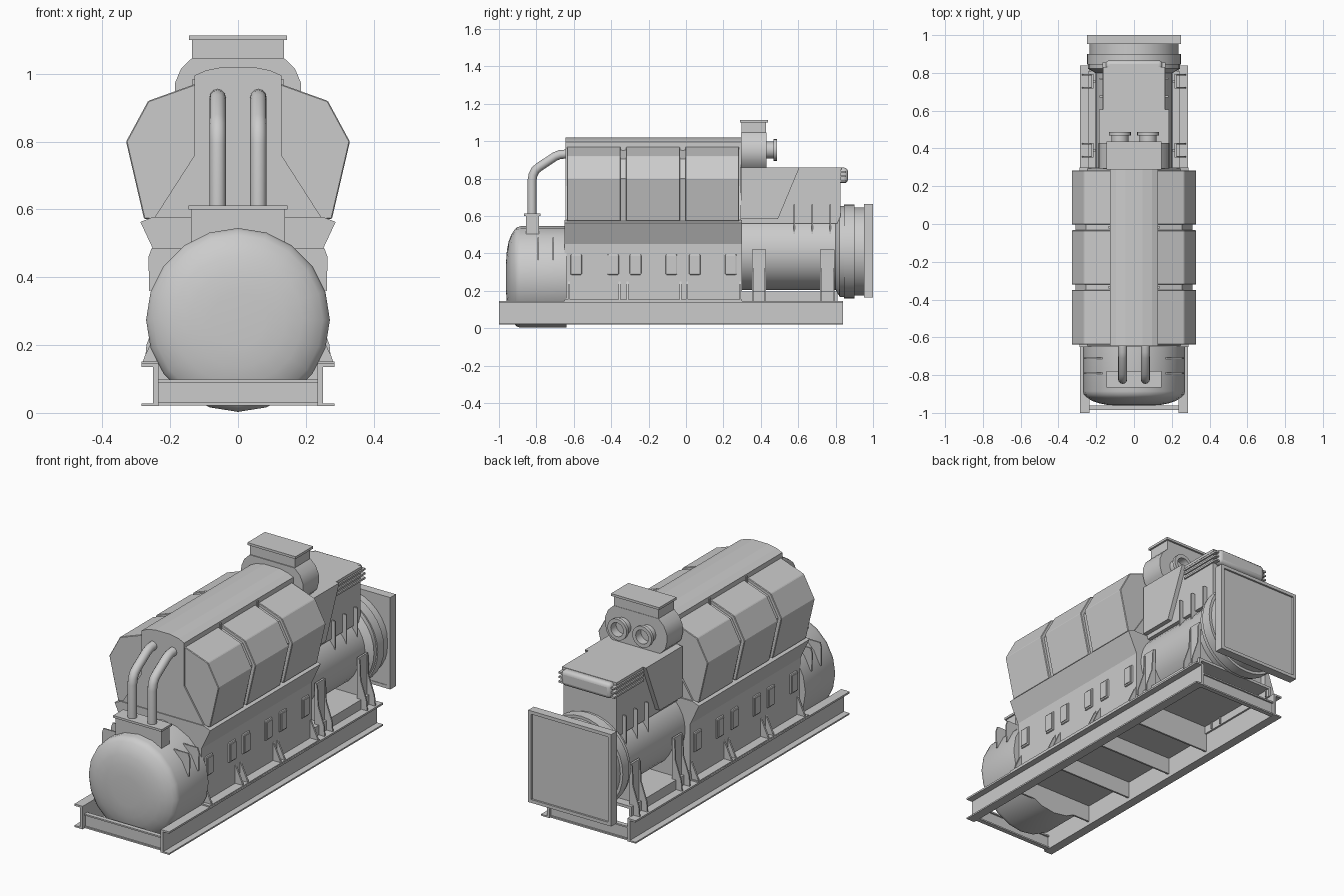
import bpy, bmesh, math
from mathutils import Vector


def finish(name, bm, mirror=False, bevel=0.0, smooth=False, segs=1):
    bmesh.ops.recalc_face_normals(bm, faces=bm.faces)
    me = bpy.data.meshes.new(name)
    bm.to_mesh(me)
    bm.free()
    ob = bpy.data.objects.new(name, me)
    bpy.context.collection.objects.link(ob)
    if bevel:
        m = ob.modifiers.new("bevel", 'BEVEL')
        m.width, m.segments = bevel, segs
    if mirror:
        ob.modifiers.new("mirror", 'MIRROR')
    if smooth:
        bpy.ops.object.select_all(action='DESELECT')
        ob.select_set(True)
        bpy.context.view_layer.objects.active = ob
        bpy.ops.object.shade_smooth_by_angle(angle=math.radians(35))
    return ob


def prism(name, pts, a, b, axis='y', **kw):
    """Extrude a profile: (x, z) along y, or (y, z) along x."""
    bm = bmesh.new()
    put = (lambda p, t: (p[0], t, p[1])) if axis == 'y' else (lambda p, t: (t, p[0], p[1]))
    lo = [bm.verts.new(put(p, a)) for p in pts]
    hi = [bm.verts.new(put(p, b)) for p in pts]
    bm.faces.new(lo)
    bm.faces.new(hi)
    n = len(pts)
    for i in range(n):
        j = (i + 1) % n
        bm.faces.new((lo[i], lo[j], hi[j], hi[i]))
    return finish(name, bm, **kw)


def box(name, x0, x1, y0, y1, z0, z1, **kw):
    return prism(name, [(x0, z0), (x1, z0), (x1, z1), (x0, z1)], y0, y1, **kw)


def sym(pts):
    """Close a right-hand half profile (bottom to top) into a symmetric one."""
    return pts + [(-x, z) for x, z in reversed(pts)]


def lathe(name, prof, cz, sides, cx=0.0, **kw):
    """Revolve (radius, y) points about a y-parallel axis and cap the ends."""
    bm = bmesh.new()
    rings = []
    for r, y in prof:
        rings.append([bm.verts.new((cx + r * math.sin(2 * math.pi * i / sides), y,
                                    cz + r * math.cos(2 * math.pi * i / sides))) for i in range(sides)])
    for p, q in zip(rings, rings[1:]):
        for i in range(sides):
            j = (i + 1) % sides
            bm.faces.new((p[i], p[j], q[j], q[i]))
    bm.faces.new(rings[0])
    bm.faces.new(rings[-1])
    return finish(name, bm, smooth=True, **kw)


# Base frame: channel rails with cross members
prism("frame_rail", [(0.235, 0.02), (0.285, 0.02), (0.285, 0.028), (0.25, 0.028), (0.25, 0.135),
                     (0.285, 0.135), (0.285, 0.145), (0.235, 0.145)], -1.0, 0.84, mirror=True)
for i, y in enumerate((-0.985, 0.81)):
    box(f"frame_cross_web_{i}", -0.24, 0.24, y + 0.008, y + 0.016, 0.022, 0.098)
    for z in (0.022, 0.09):
        box(f"frame_cross_flange_{i}", -0.24, 0.24, y, y + 0.025, z, z + 0.008)
for y in (-0.65, -0.33, -0.01, 0.29):
    box("frame_partition", -0.24, 0.24, y, y + 0.01, 0.04, 0.18)

# Generator drum with domed front
lathe("generator_drum", [(0.08, -0.962), (0.14, -0.958), (0.19, -0.948), (0.225, -0.935), (0.25, -0.918),
                         (0.265, -0.905), (0.271, -0.885), (0.271, -0.64)], 0.274, 20)
for y in (-0.79, -0.71):
    prism("generator_fin", [(0.16, 0.37), (0.262, 0.36), (0.264, 0.46), (0.255, 0.485), (0.16, 0.485)],
          y - 0.004, y + 0.004, mirror=True)

# Terminal box and cable pipes
box("terminal_box", -0.138, 0.138, -0.855, -0.785, 0.48, 0.602)
box("terminal_box_lid", -0.146, 0.146, -0.865, -0.778, 0.6, 0.612)
for x in (-0.06, 0.06):
    cu = bpy.data.curves.new("cable_pipe", 'CURVE')
    cu.dimensions = '3D'
    cu.bevel_depth, cu.bevel_resolution, cu.use_fill_caps = 0.024, 4, True
    path = [(-0.823, 0.59), (-0.823, 0.79), (-0.818, 0.82), (-0.805, 0.845), (-0.785, 0.862),
            (-0.7, 0.918), (-0.675, 0.928), (-0.63, 0.932)]
    sp = cu.splines.new('POLY')
    sp.points.add(len(path) - 1)
    for p, (y, z) in zip(sp.points, path):
        p.co = (x, y, z, 1)
    sp.use_smooth = True
    bpy.context.collection.objects.link(bpy.data.objects.new("cable_pipe", cu))

# Engine block with flared upper deck
prism("engine_block", sym([(0.235, 0.13), (0.235, 0.45), (0.288, 0.563), (0.25, 0.578)]), -0.65, 0.3)
prism("engine_upper_core", sym([(0.25, 0.57), (0.128, 0.76), (0.128, 0.995), (0.095, 1.01), (0.045, 1.02)]),
      -0.645, 0.293)

# Six cylinder bank covers with recessed fillers between
cover = [(0.12, 0.972), (0.265, 0.92), (0.33, 0.80), (0.277, 0.572), (0.245, 0.572), (0.12, 0.76)]
for y in (-0.637, -0.32, -0.003):
    prism("bank_cover", cover, y, y + 0.287, mirror=True, bevel=0.003)
prism("bank_filler", [(0.12, 0.955), (0.253, 0.905), (0.31, 0.80), (0.26, 0.57), (0.12, 0.76)],
      -0.61, 0.26, mirror=True)
for y in (-0.342, -0.025):
    box("roof_joint_strip", 0.115, 0.134, y, y + 0.014, 0.76, 0.985, mirror=True)

# Inspection hatches along both sides
for y in (-0.587, -0.39, -0.27, -0.078, 0.047, 0.24):
    prism("inspection_hatch", [(y - 0.031, 0.285), (y + 0.031, 0.285), (y + 0.031, 0.395), (y - 0.031, 0.395)],
          0.22, 0.243, axis='x', mirror=True, bevel=0.007, segs=2)
    prism("inspection_hatch_panel", [(y - 0.023, 0.294), (y + 0.023, 0.294), (y + 0.023, 0.386), (y - 0.023, 0.386)],
          0.22, 0.247, axis='x', mirror=True)

# Mounting feet: gussets on the rails
for y in (-0.625, -0.355, -0.312, -0.03, 0.005, 0.29):
    prism("foot_gusset", [(0.23, 0.14), (0.284, 0.14), (0.276, 0.165), (0.236, 0.25), (0.23, 0.25)],
          y - 0.005, y + 0.005, mirror=True)
box("foot_plate", 0.23, 0.284, -0.65, 0.3, 0.143, 0.152, mirror=True)

# Exhaust collector, stack and outlets
prism("exhaust_collector", sym([(0.14, 0.855), (0.175, 0.89), (0.187, 0.935), (0.185, 0.975), (0.168, 1.015),
                                (0.135, 1.047)]), 0.293, 0.43, smooth=True)
box("exhaust_stack", -0.135, 0.135, 0.298, 0.428, 1.03, 1.104)
box("exhaust_stack_flange", -0.145, 0.145, 0.288, 0.438, 1.1, 1.113)
for x in (-0.075, 0.075):
    lathe("exhaust_outlet", [(0.045, 0.42), (0.045, 0.468), (0.058, 0.468), (0.058, 0.486), (0.038, 0.486),
                             (0.038, 0.44)], 0.953, 20, cx=x)

# Charge air cooler box with side cheeks and end tank
box("cooler_box", -0.16, 0.16, 0.29, 0.825, 0.56, 0.852)
box("cooler_lid", -0.165, 0.165, 0.29, 0.832, 0.845, 0.86)
prism("cooler_cheek", [(0.295, 0.585), (0.492, 0.585), (0.607, 0.86), (0.295, 0.86)], 0.15, 0.185,
      axis='x', mirror=True)
box("cooler_end_tank", -0.15, 0.15, 0.81, 0.866, 0.775, 0.858, bevel=0.02, segs=3, smooth=True)
for z in (0.787, 0.812, 0.836):
    box("cooler_end_rib", -0.168, 0.168, 0.6, 0.856, z - 0.005, z + 0.005)

# Rear drum, coupling rings and fins
lathe("rear_drum", [(0.205, 0.29), (0.205, 0.8), (0.243, 0.822), (0.243, 0.845), (0.25, 0.845), (0.25, 0.9),
                    (0.235, 0.9), (0.235, 0.96)], 0.41, 32)
for y in (0.58, 0.675, 0.77):
    box("rear_drum_fin", 0.1, 0.182, y - 0.004, y + 0.004, 0.5, 0.66, mirror=True)

# Square radiator panel with raised rim
box("radiator_panel", -0.245, 0.245, 0.955, 0.99, 0.17, 0.66)
for z in (0.165, 0.647):
    box("radiator_rim", -0.25, 0.25, 0.952, 1.0, z, z + 0.018)
box("radiator_rim_side", 0.232, 0.25, 0.952, 1.0, 0.165, 0.665, mirror=True)

# Rear deck and drum supports
box("rear_deck", -0.235, 0.235, 0.3, 0.81, 0.182, 0.197)
box("rear_deck_side", 0.225, 0.24, 0.3, 0.81, 0.14, 0.197, mirror=True)
for y in (0.39, 0.755):
    prism("drum_saddle", sym([(0.225, 0.19), (0.225, 0.41)]), y - 0.006, y + 0.006)
    box("drum_support_plate", 0.215, 0.226, y - 0.038, y + 0.038, 0.19, 0.42, mirror=True)
    for dy in (-0.034, 0.034):
        prism("drum_support_gusset", [(0.22, 0.145), (0.275, 0.145), (0.27, 0.2), (0.235, 0.3), (0.23, 0.41),
                                      (0.22, 0.41)], y + dy - 0.004, y + dy + 0.004, mirror=True)
